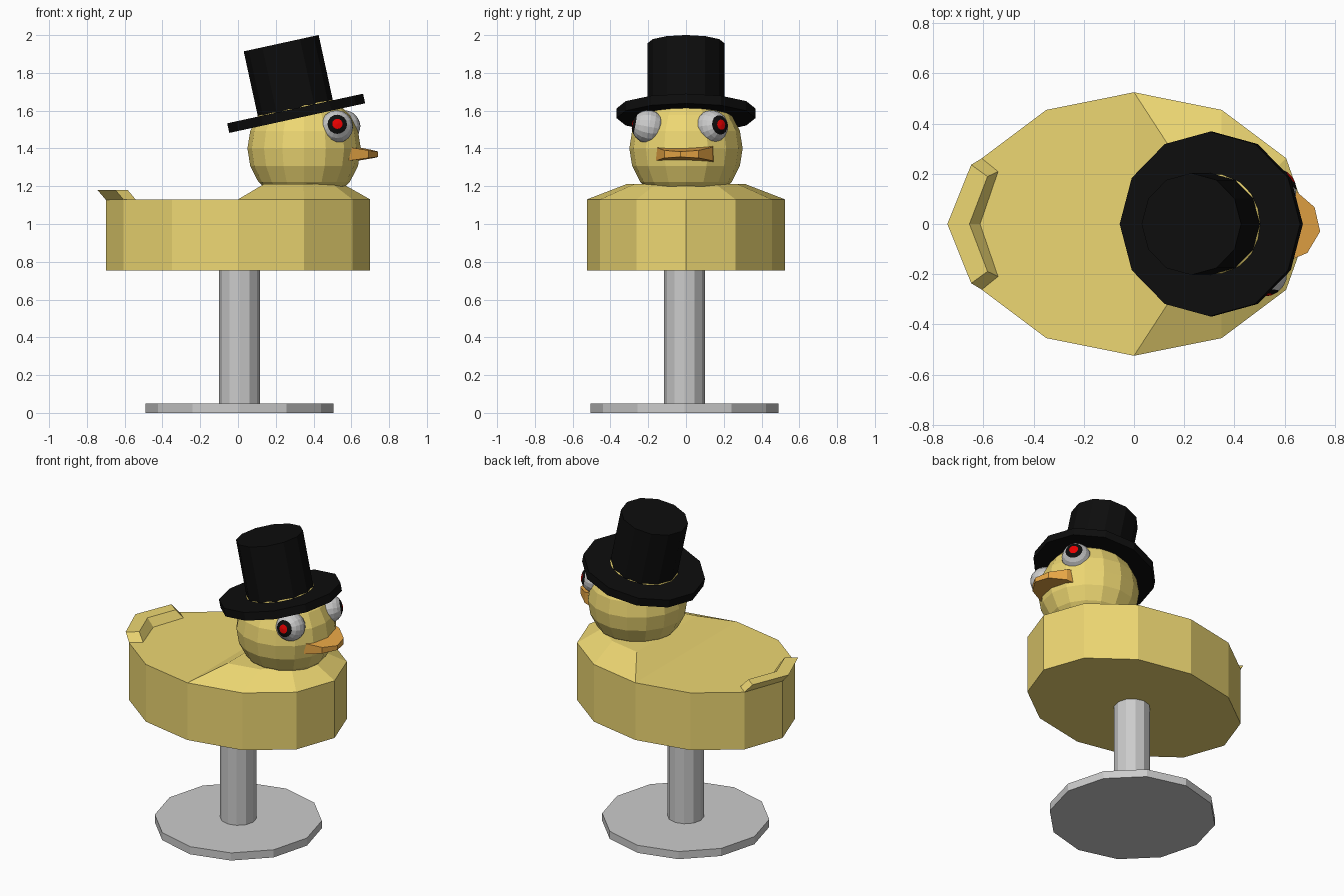
import bpy, math
from math import cos, sin, radians
from mathutils import Vector

if "Cube" in bpy.data.objects:
    bpy.data.objects.remove(bpy.data.objects["Cube"])


def material(name, rgb):
    m = bpy.data.materials.new(name)
    m.diffuse_color = (*rgb, 1)
    m.use_nodes = True
    m.node_tree.nodes["Principled BSDF"].inputs["Base Color"].default_value = m.diffuse_color
    return m


YELLOW = material("yellow", (0.85, 0.68, 0.17))
BLACK = material("black", (0.004, 0.004, 0.004))
ORANGE = material("orange", (0.8, 0.38, 0.06))
RED = material("red", (0.8, 0.0, 0.0))
WHITE = material("eye_white", (0.6, 0.6, 0.6))


def mesh(name, verts, faces, mat):
    me = bpy.data.meshes.new(name)
    me.from_pydata(verts, [], faces)
    me.materials.append(mat)
    ob = bpy.data.objects.new(name, me)
    bpy.context.collection.objects.link(ob)
    return ob


def prism(name, lower, upper, mat):
    """Closed solid between two matching counter-clockwise loops."""
    n = len(lower)
    faces = [(i, (i + 1) % n, n + (i + 1) % n, n + i) for i in range(n)]
    faces += [tuple(reversed(range(n))), tuple(range(n, 2 * n))]
    return mesh(name, lower + upper, faces, mat)


def cylinder(name, r, depth, loc, tilt=0, mat=None):
    # start at 90 degrees so that corners lie on the axes
    bpy.ops.mesh.primitive_cylinder_add(vertices=12, radius=r, depth=depth,
                                        location=loc, rotation=(0, tilt, 0))
    ob = bpy.context.object
    ob.name = name
    if mat:
        ob.data.materials.append(mat)


def sphere(name, r, loc, mats):
    bpy.ops.mesh.primitive_uv_sphere_add(segments=16, ring_count=10, radius=r, location=loc)
    ob = bpy.context.object
    ob.name = name
    for m in mats:
        ob.data.materials.append(m)
    return ob


# Stand
cylinder("base_plate", 0.498, 0.05, (0.007, -0.007, 0.025))
cylinder("pole", 0.108, 0.72, (0.008, -0.008, 0.40))

# Body: twelve-sided oval, with the front half of its top raised and inset
ring = [(0.7 * cos(radians(30 * i)), 0.525 * sin(radians(30 * i))) for i in range(12)]
front = [9, 10, 11, 0, 1, 2, 3]
back = [3, 4, 5, 6, 7, 8, 9]
verts = [(x, y, 0.755) for x, y in ring] + [(x, y, 1.13) for x, y in ring]
verts += [(0.14 + 0.59 * ring[i][0], 0.59 * ring[i][1], 1.213) for i in front]
faces = [(i, (i + 1) % 12, 12 + (i + 1) % 12, 12 + i) for i in range(12)]
faces += [tuple(range(11, -1, -1)), tuple(12 + i for i in back), tuple(range(24, 31))]
for k in range(7):
    j = (k + 1) % 7
    faces.append((12 + front[k], 12 + front[j], 24 + j, 24 + k))
mesh("body", verts, faces, YELLOW)

# Tail: bent strip rising backwards from the rim
tail_low = [(-0.605, 0.2625), (-0.70, 0), (-0.605, -0.2625),
            (-0.54, -0.21), (-0.612, 0), (-0.54, 0.21)]
prism("tail", [(x, y, 1.128) for x, y in tail_low],
      [(x - 0.044, y * 0.9, 1.18) for x, y in tail_low], YELLOW)

# Head
sphere("head", 0.3, (0.35, 0, 1.40), [YELLOW])

# Bill: tapering wedge, turned slightly to one side
turn = radians(-9)
outline = [(-0.25, -0.15), (-0.13, -0.15), (-0.037, -0.092), (0, 0),
           (-0.037, 0.092), (-0.13, 0.15), (-0.25, 0.15)]


def bill_loop(z_tip, slope):
    return [(0.742 + u * cos(turn) - v * sin(turn),
             -0.03 + u * sin(turn) + v * cos(turn), z_tip + slope * u) for u, v in outline]


prism("bill", bill_loop(1.355, 0.15), bill_loop(1.383, -0.18), ORANGE)

# Eyes: the sphere pole points along the gaze and carries pupil and iris rings
for name, loc, gaze in (("left_eye", (0.56, 0.135, 1.515), (0.77, 0.61, 0.13)),
                        ("right_eye", (0.522, -0.2, 1.515), (0.05, -0.97, 0.18))):
    r = 0.088
    eye = sphere(name, r, loc, [WHITE, BLACK, RED])
    for p in eye.data.polygons:
        p.material_index = 2 if p.center.z > 0.93 * r else 1 if p.center.z > 0.8 * r else 0
    eye.rotation_euler = Vector(gaze).to_track_quat('Z', 'Y').to_euler()

# Top hat, tilted backwards
TILT = radians(-12.3)
cylinder("hat_brim", 0.368, 0.052, (0.308, 0, 1.586), TILT, BLACK)
cylinder("hat_crown", 0.203, 0.375, (0.2685, 0, 1.774), TILT, BLACK)
